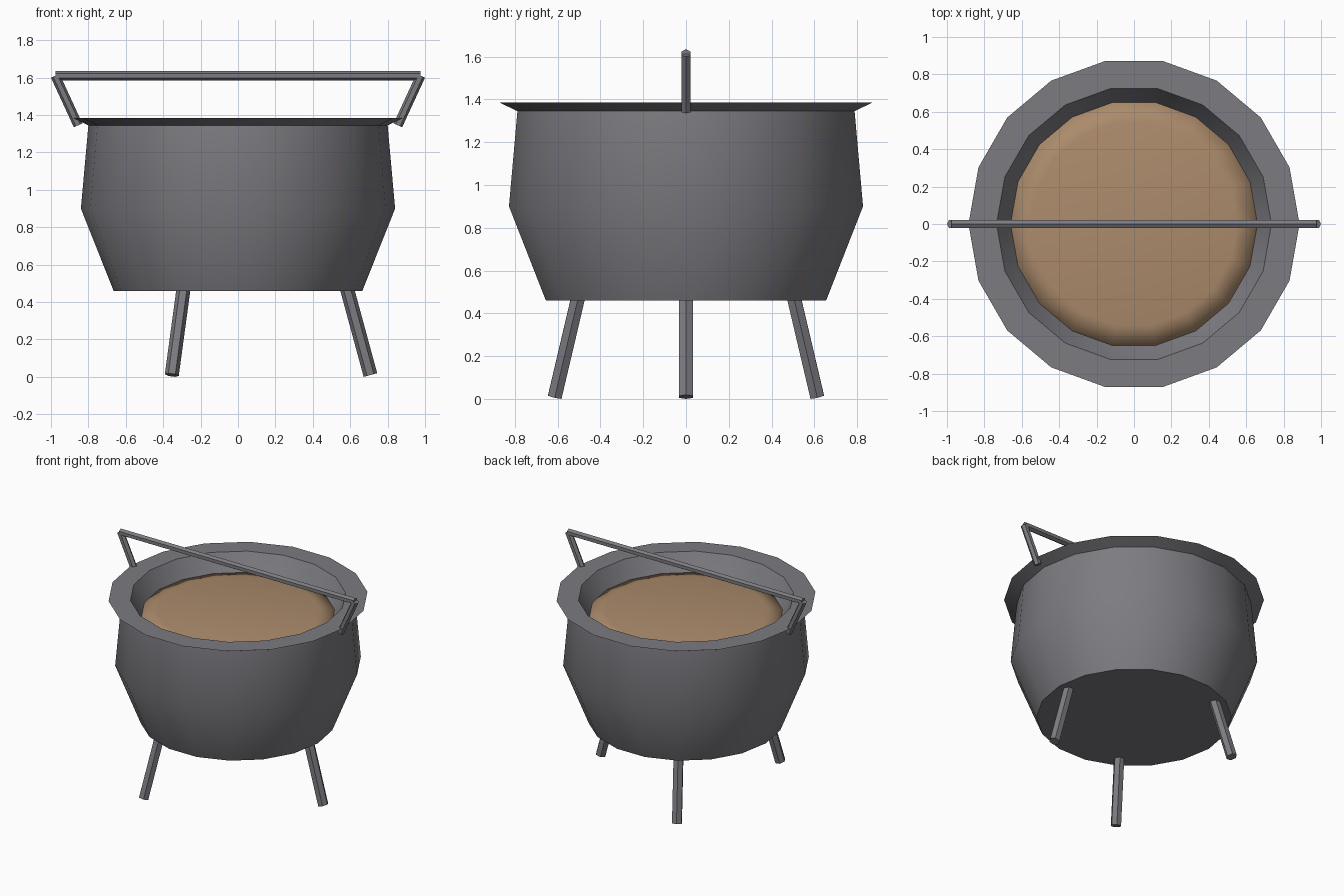
import bpy, bmesh, math
from mathutils import Vector

if "Cube" in bpy.data.objects:
    bpy.data.objects.remove(bpy.data.objects["Cube"])

SIDES = 18


def material(name, rgb):
    m = bpy.data.materials.new(name)
    m.diffuse_color = (*rgb, 1)
    m.use_nodes = True
    m.node_tree.nodes["Principled BSDF"].inputs["Base Color"].default_value = m.diffuse_color
    return m


iron = material("dark_iron", (0.20, 0.20, 0.22))
stew = material("stew", (0.41, 0.26, 0.15))


def finish(bm, name, mat, angle=35):
    bmesh.ops.recalc_face_normals(bm, faces=bm.faces)
    me = bpy.data.meshes.new(name)
    bm.to_mesh(me)
    bm.free()
    me.materials.append(mat)
    ob = bpy.data.objects.new(name, me)
    bpy.context.collection.objects.link(ob)
    bpy.ops.object.select_all(action='DESELECT')
    ob.select_set(True)
    bpy.context.view_layer.objects.active = ob
    bpy.ops.object.shade_smooth_by_angle(angle=math.radians(angle))
    return ob


def lathe(name, profile, mat, angle=35):
    """Revolve (radius, z) points about z and cap both ends."""
    bm = bmesh.new()
    rings = []
    for r, z in profile:
        rings.append([bm.verts.new((r * math.cos(2 * math.pi * i / SIDES),
                                    r * math.sin(2 * math.pi * i / SIDES), z))
                      for i in range(SIDES)])
    for a, b in zip(rings, rings[1:]):
        for i in range(SIDES):
            j = (i + 1) % SIDES
            bm.faces.new((a[i], a[j], b[j], b[i]))
    bm.faces.new(rings[0])
    bm.faces.new(rings[-1])
    return finish(bm, name, mat, angle)


def rod(name, start, end, radius, sides, spin=0.0):
    """Straight prism between two points, first corner along `spin`."""
    a, b = Vector(start), Vector(end)
    axis = (b - a).normalized()
    u = Vector((math.cos(spin), math.sin(spin), 0))
    if abs(axis.dot(u)) > 0.9:
        u = Vector((0, 0, 1))
    u = (u - axis * u.dot(axis)).normalized()
    v = axis.cross(u)
    bm = bmesh.new()
    ends = []
    for p in (a, b):
        ends.append([bm.verts.new(p + radius * (u * math.cos(2 * math.pi * i / sides)
                                                + v * math.sin(2 * math.pi * i / sides)))
                     for i in range(sides)])
        bm.faces.new(ends[-1])
    for i in range(sides):
        j = (i + 1) % sides
        bm.faces.new((ends[0][i], ends[0][j], ends[1][j], ends[1][i]))
    return finish(bm, name, iron)


# Pot body with flared rim and inner wall
lathe("pot", [(0.665, 0.46), (0.84, 0.90), (0.80, 1.345), (0.885, 1.385),
              (0.735, 1.385), (0.655, 1.25), (0.62, 1.2)], iron)

# Stew filling with a softly rounded edge
lathe("stew", [(0.66, 1.20), (0.66, 1.26), (0.55, 1.285)], stew, 100)

# Three splayed legs
for n in range(3):
    t = n * 2 * math.pi / 3
    c, s = math.cos(t), math.sin(t)
    rod(f"leg_{n + 1}", (0.575 * c, 0.575 * s, 0.50),
        (0.708 * c, 0.708 * s, 0.01), 0.0375, 6, t)

# Carrying handle
rod("handle_bar", (-0.975, 0, 1.61), (0.975, 0, 1.61), 0.025, 6)
for side, label in ((-1, "left"), (1, "right")):
    rod(f"handle_arm_{label}", (side * 0.855, 0, 1.345),
        (side * 0.977, 0, 1.61), 0.025, 6)
